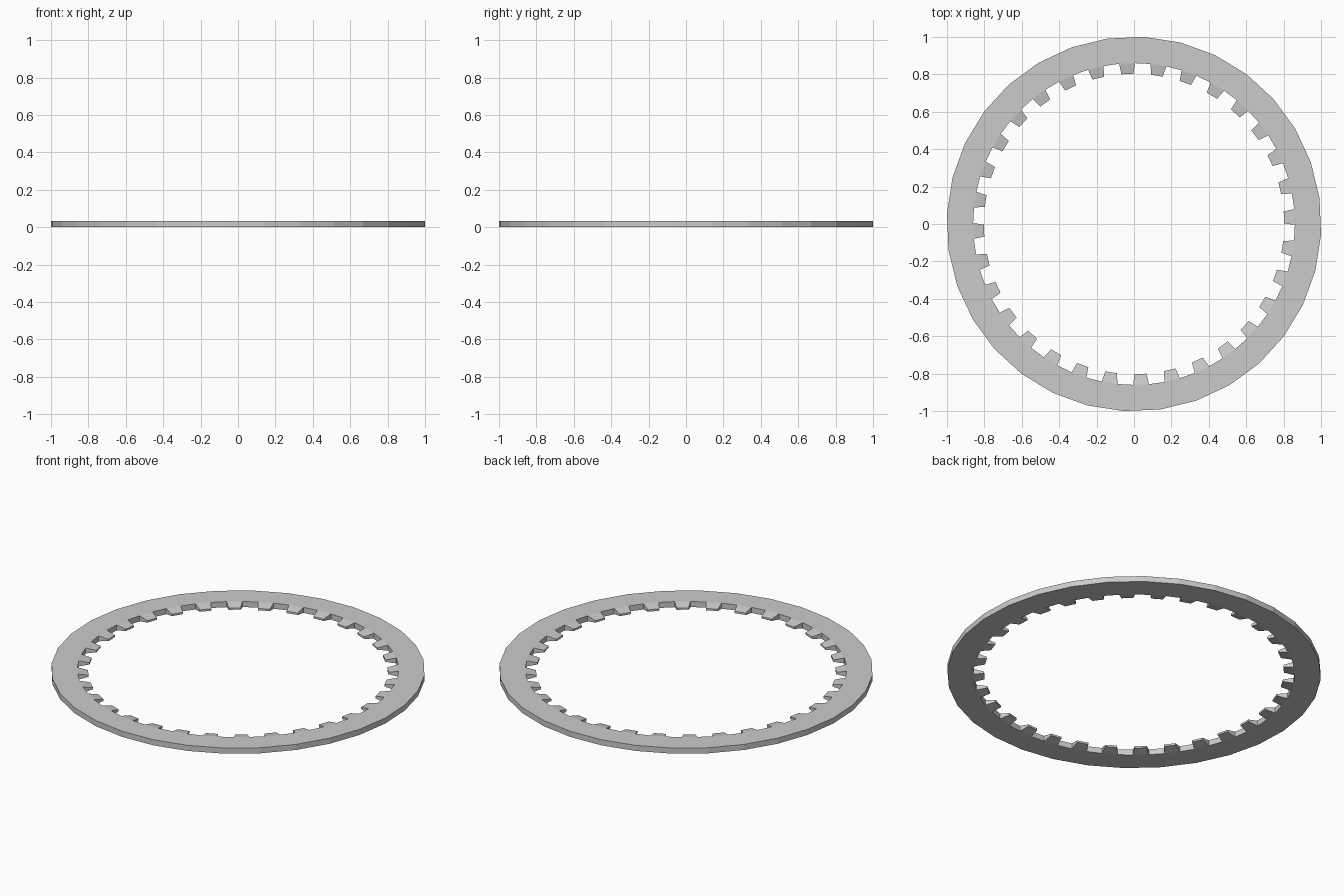
import bpy, bmesh
from math import radians, sin, cos

if "Cube" in bpy.data.objects:
    bpy.data.objects.remove(bpy.data.objects["Cube"])

N = 32                       # sides and teeth
STEP = radians(360 / N)
PHASE = radians(2.5)         # centre of the first tooth
R_OUT, R_IN, R_TIP = 1.0015, 0.86, 0.803
H = 0.033                    # ring thickness
TIP_Z = (0.011, 0.022)       # tooth tip, bevelled from both sides

bm = bmesh.new()


def pair(r, a, zs=(0, H)):
    return [bm.verts.new((r * cos(a), r * sin(a), z)) for z in zs]


# vertex pairs (lower, upper) for each sector
outer, left, right, tip_l, tip_r = [], [], [], [], []
tip_half = 0.032 / R_TIP
for i in range(N):
    c = PHASE + i * STEP
    outer.append(pair(R_OUT, c + STEP / 2))
    right.append(pair(R_IN, c - STEP / 4))
    left.append(pair(R_IN, c + STEP / 4))
    tip_r.append(pair(R_TIP, c - tip_half, TIP_Z))
    tip_l.append(pair(R_TIP, c + tip_half, TIP_Z))


def wall(p, q):
    bm.faces.new((p[0], q[0], q[1], p[1]))


for i in range(N):
    j = (i + 1) % N
    # flat ring faces, bevelled tooth faces, lower and upper
    for k in (0, 1):
        bm.faces.new((outer[i - 1][k], outer[i][k], left[i][k], right[i][k]))
        bm.faces.new((outer[i][k], right[j][k], left[i][k]))
        bm.faces.new((right[i][k], left[i][k], tip_l[i][k], tip_r[i][k]))
    # rim, gap between teeth, tooth flanks and tip
    wall(outer[i - 1], outer[i])
    wall(left[i], right[j])
    wall(right[i], tip_r[i])
    wall(tip_r[i], tip_l[i])
    wall(tip_l[i], left[i])

bmesh.ops.recalc_face_normals(bm, faces=bm.faces)
mesh = bpy.data.meshes.new("toothed_ring")
bm.to_mesh(mesh)
bm.free()
bpy.context.collection.objects.link(bpy.data.objects.new("toothed_ring", mesh))
